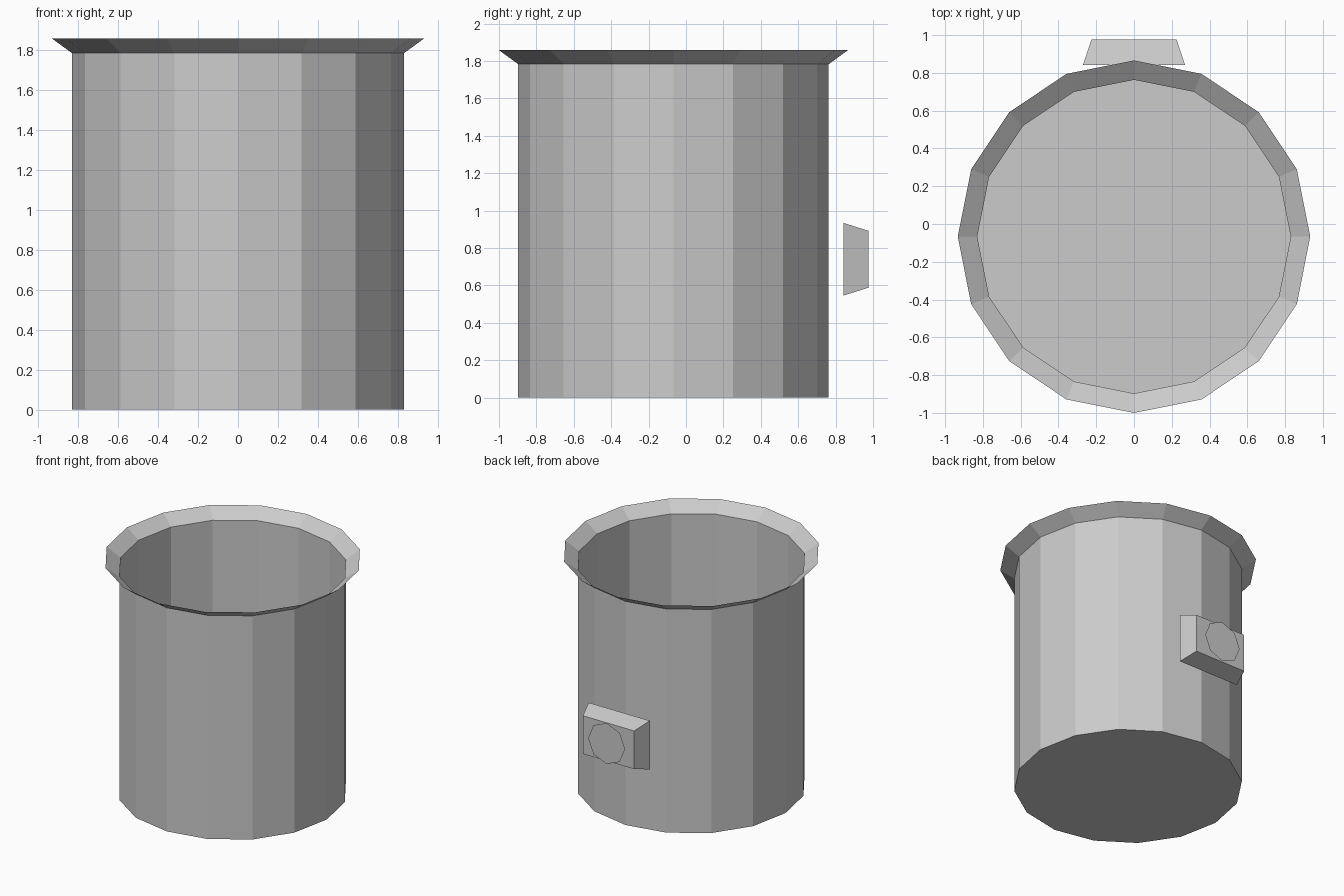
import bpy, bmesh
from math import sin, cos, pi

if "Cube" in bpy.data.objects:
    bpy.data.objects.remove(bpy.data.objects["Cube"])

CY = -0.067          # bucket axis in y
SIDES = 16


def ring(bm, r, z, n=SIDES):
    return [bm.verts.new((r * cos(2 * pi * i / n), CY + r * sin(2 * pi * i / n), z))
            for i in range(n)]


def bridge(bm, a, b):
    n = len(a)
    for i in range(n):
        j = (i + 1) % n
        bm.faces.new((a[i], a[j], b[j], b[i]))


def finish(bm, name):
    mesh = bpy.data.meshes.new(name)
    bm.to_mesh(mesh)
    bm.free()
    ob = bpy.data.objects.new(name, mesh)
    bpy.context.collection.objects.link(ob)
    return ob


# Bucket body: thin open-topped shell with a floor
bm = bmesh.new()
low, high = ring(bm, 0.83, 0.0), ring(bm, 0.83, 1.783)
bridge(bm, low, high)
bm.faces.new(low[::-1])
finish(bm, "bucket_body")

# Flared rim
bm = bmesh.new()
bridge(bm, ring(bm, 0.83, 1.783), ring(bm, 0.933, 1.858))
finish(bm, "flared_rim")

# Tapered block on the back, open towards the wall
ZC = 0.74
bm = bmesh.new()


def rect(hx, hz, y):
    return [bm.verts.new((sx * hx, y, ZC + sz * hz))
            for sx, sz in ((1, -1), (-1, -1), (-1, 1), (1, 1))]


inner, outer = rect(0.27, 0.194, 0.842), rect(0.226, 0.152, 0.976)
bridge(bm, inner, outer)
bm.faces.new(outer)
bmesh.ops.recalc_face_normals(bm, faces=bm.faces)
finish(bm, "back_block")

# Flat eight-sided disc just off the block
bm = bmesh.new()
bm.faces.new([bm.verts.new((-0.163 * cos(i * pi / 4), 1.0, ZC + 0.163 * sin(i * pi / 4)))
              for i in range(8)])
finish(bm, "block_disc")
